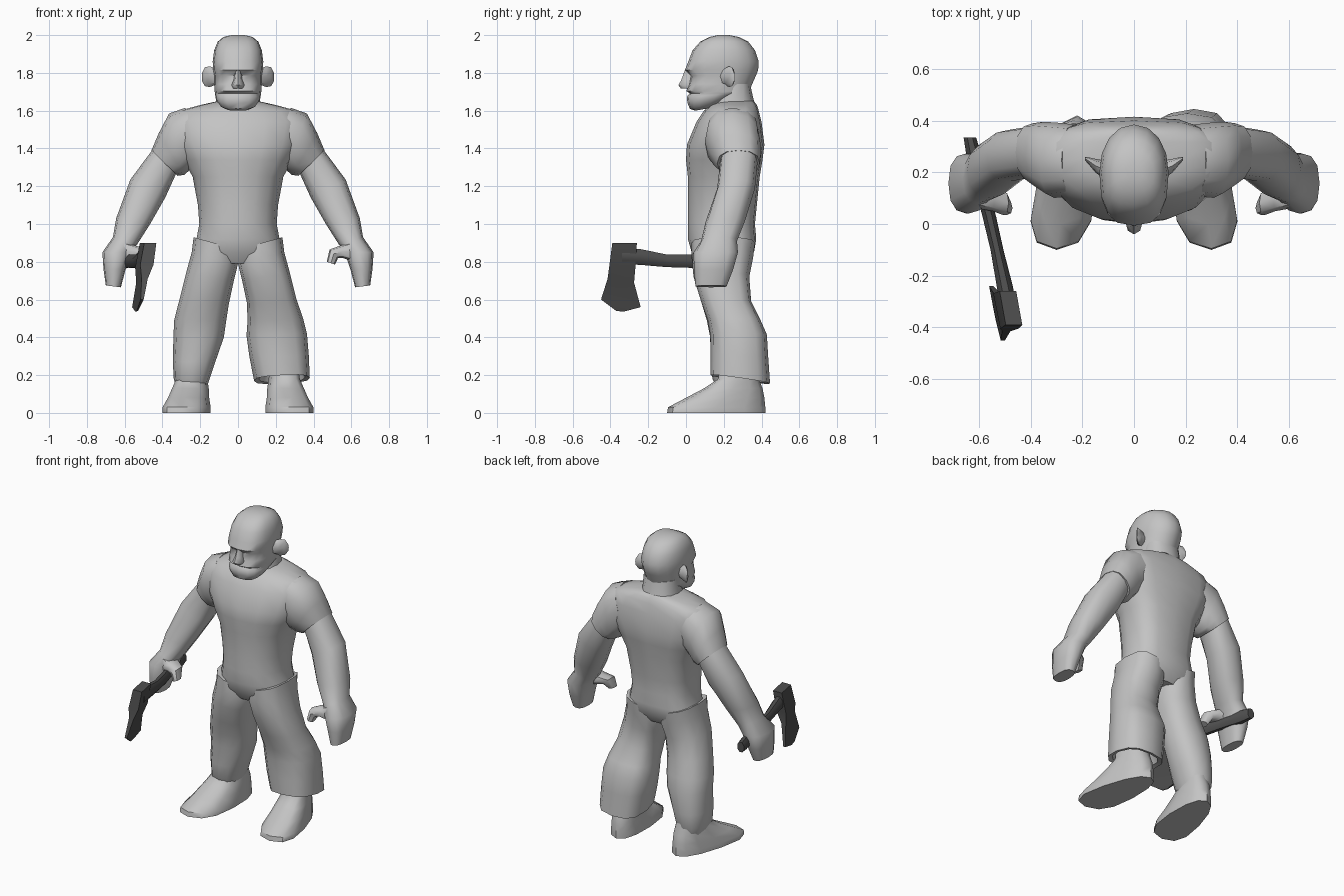
import bpy, bmesh, math


def material(name, value):
    m = bpy.data.materials.new(name)
    m.diffuse_color = (value, value, value, 1)
    return m


GREY = material("light grey", 0.55)
DARK = material("dark grey", 0.08)


def section(ox, oz, ix, iz, fy, by, tilt=0.0, s=1, n=12, p=2.4, pb=None):
    """Rounded ring through an outer and inner x,z point, from front y to back y."""
    pts = []
    for i in range(n):
        a = 2 * math.pi * i / n
        c, d = math.cos(a), math.sin(a)
        q = pb if pb and d > 0 else p
        u = math.copysign(abs(c) ** (2 / q), c) / 2
        v = math.copysign(abs(d) ** (2 / q), d) / 2
        pts.append((s * ((ox + ix) / 2 + u * (ox - ix)),
                    (fy + by) / 2 + v * (by - fy),
                    (oz + iz) / 2 + u * (oz - iz) + v * tilt))
    return pts


def skin(name, rings, mat=GREY, angle=50):
    """Bridge equal rings of points into a capped, smooth shaded part."""
    bm = bmesh.new()
    loops = [[bm.verts.new(p) for p in r] for r in rings]
    n = len(loops[0])
    for a, b in zip(loops, loops[1:]):
        for i in range(n):
            j = (i + 1) % n
            bm.faces.new((a[i], a[j], b[j], b[i]))
    bm.faces.new(loops[0])
    bm.faces.new(loops[-1])
    bmesh.ops.recalc_face_normals(bm, faces=bm.faces)
    me = bpy.data.meshes.new(name)
    bm.to_mesh(me)
    bm.free()
    me.materials.append(mat)
    ob = bpy.data.objects.new(name, me)
    bpy.context.collection.objects.link(ob)
    bpy.ops.object.select_all(action='DESELECT')
    ob.select_set(True)
    bpy.context.view_layer.objects.active = ob
    bpy.ops.object.shade_smooth_by_angle(angle=math.radians(angle))
    return ob


def column(name, rows, **kw):
    """Symmetric part: rows of z, half width, front y, back y, back-to-front tilt."""
    skin(name, [section(r, z, -r, z, f, b, t, **kw) for z, r, f, b, t in rows])


def limb(name, rows, s, **kw):
    skin(name, [section(*row, s=s, **kw) for row in rows])


# Torso
column("torso", [
    (1.65, .11, .17, .36, 0), (1.63, .20, .13, .375, 0), (1.60, .31, .095, .385, 0),
    (1.54, .355, .055, .40, 0), (1.42, .33, .005, .415, 0), (1.34, .29, .0, .405, 0),
    (1.25, .24, .01, .39, 0), (1.10, .212, .01, .375, 0), (1.00, .205, .01, .365, 0),
    (.92, .22, .01, .372, 0), (.85, .24, .03, .36, 0), (.79, .20, .07, .32, 0)],
    n=16, p=2.1, pb=3.0)

# Neck and head, with brow and mouth crease
column("neck", [(1.58, .13, .11, .37, .08), (1.64, .118, .13, .355, .06),
                (1.74, .11, .17, .34, 0)])
column("head", [
    (1.61, .06, .05, .16, .02), (1.63, .095, .02, .22, .04), (1.665, .118, .008, .29, .05),
    (1.683, .121, .004, .32, .02), (1.692, .122, .02, .33, 0), (1.703, .124, .002, .335, 0),
    (1.74, .125, .014, .35, 0), (1.785, .126, .024, .37, 0), (1.815, .131, -.006, .382, 0),
    (1.86, .134, .012, .385, 0), (1.92, .126, .035, .365, 0), (1.965, .108, .075, .33, 0),
    (1.99, .078, .125, .28, 0), (2.0, .035, .17, .23, 0)], n=16, p=2.7, pb=2.1)
column("nose", [(1.82, .014, -.004, .06, 0), (1.765, .022, -.024, .06, 0),
                (1.735, .034, -.040, .06, 0), (1.718, .026, -.028, .06, 0)], n=8, p=2)

# Trousers: wide loose cuff on one leg, the other narrows into the shoe
thigh = [(.235, .93, .02, .87, .03, .365), (.245, .85, .0, .79, .03, .355),
         (.275, .74, .022, .70, .04, .335), (.31, .60, .048, .58, .08, .345)]
limb("loose_trouser_leg", thigh + [
    (.345, .50, .05, .48, .115, .395), (.365, .42, .045, .41, .128, .428),
    (.375, .30, .06, .30, .13, .435), (.38, .185, .085, .17, .13, .445, -.045),
    (.355, .19, .11, .18, .155, .42, -.045), (.34, .26, .13, .26, .17, .40)], 1, p=2.7)
limb("tucked_trouser_leg", thigh + [
    (.338, .49, .062, .49, .11, .37), (.342, .40, .075, .40, .128, .385),
    (.345, .27, .12, .27, .13, .39), (.34, .18, .15, .18, .14, .385),
    (.32, .12, .17, .12, .17, .36)], -1)

for side, s in (("left", 1), ("right", -1)):
    # Shoes, widened and turned outwards toward the toe
    rings = []
    for z, r, f, b in ((0, .115, -.10, .42), (.03, .115, -.095, .42), (.08, .105, .0, .415),
                       (.13, .10, .095, .405), (.18, .09, .17, .385), (.28, .08, .18, .37)):
        ring = []
        for x, y, h in section(r, z, -r, z, f, b, p=2.5):
            k = (.16 - y) / .26
            ring.append((s * (.26 + x * (1 + .25 * k) + .04 * k), y, h))
        rings.append(ring)
    skin(side + "_shoe", rings)

    # Short sleeve with a turned-in hem
    limb(side + "_sleeve", [
        (.28, 1.615, .18, 1.36, .11, .385), (.365, 1.585, .25, 1.29, .10, .393),
        (.42, 1.48, .285, 1.26, .135, .395), (.458, 1.39, .32, 1.255, .165, .39),
        (.442, 1.383, .335, 1.268, .18, .375), (.42, 1.42, .32, 1.30, .19, .37)], s)

    # Arm and closed hand
    limb(side + "_arm", [
        (.43, 1.43, .31, 1.30, .185, .375), (.455, 1.39, .335, 1.25, .18, .378),
        (.57, 1.235, .385, 1.14, .165, .365), (.645, 1.03, .465, 1.0, .105, .312),
        (.662, .93, .535, .89, .08, .27), (.718, .85, .565, .85, .04, .275),
        (.712, .76, .595, .76, .042, .25), (.70, .675, .62, .665, .05, .215)], s, p=2.5)
    limb(side + "_thumb", [
        (.60, .91, .61, .80, .06, .17), (.54, .885, .555, .82, .05, .16),
        (.485, .865, .53, .82, .035, .13), (.47, .80, .513, .785, .035, .09)], s, n=8)

    # Ear
    limb(side + "_ear", [
        (.11, 1.82, .11, 1.74, .17, .245), (.15, 1.835, .15, 1.725, .20, .252),
        (.175, 1.83, .175, 1.73, .23, .258), (.19, 1.80, .19, 1.755, .247, .26)],
        s, n=8, p=2)

# Axe handle, running forward through the hand
rings = []
for x, y, z, r in ((-.635, .335, .80, .035), (-.62, .27, .80, .042), (-.585, .12, .803, .036),
                   (-.56, .03, .803, .038), (-.53, -.10, .805, .036), (-.50, -.24, .825, .045),
                   (-.48, -.34, .83, .045)):
    rings.append([(x + .75 * r * math.cos(a), y, z + r * math.sin(a))
                  for a in (math.pi * (2 * i + 1) / 8 for i in range(8))])
skin("axe_handle", rings, DARK)

# Axe head: thick at the eye, thinning and flaring to the curved edge
rings = []
for fy, fz, by, bz, h in ((-.39, .90, -.26, .90, .032), (-.405, .785, -.268, .77, .035),
                          (-.415, .71, -.275, .69, .016), (-.45, .60, -.24, .56, .008),
                          (-.37, .54, -.33, .536, .003)):
    ring = []
    for y, z, d in ((fy, fz, -h), (fy, fz, h), (by, bz, h), (by, bz, -h)):
        ring.append((-.475 - .18 * (y + .33) + .18 * (z - .9) + d, y, z))
    rings.append(ring)
skin("axe_head", rings, DARK, angle=30)
